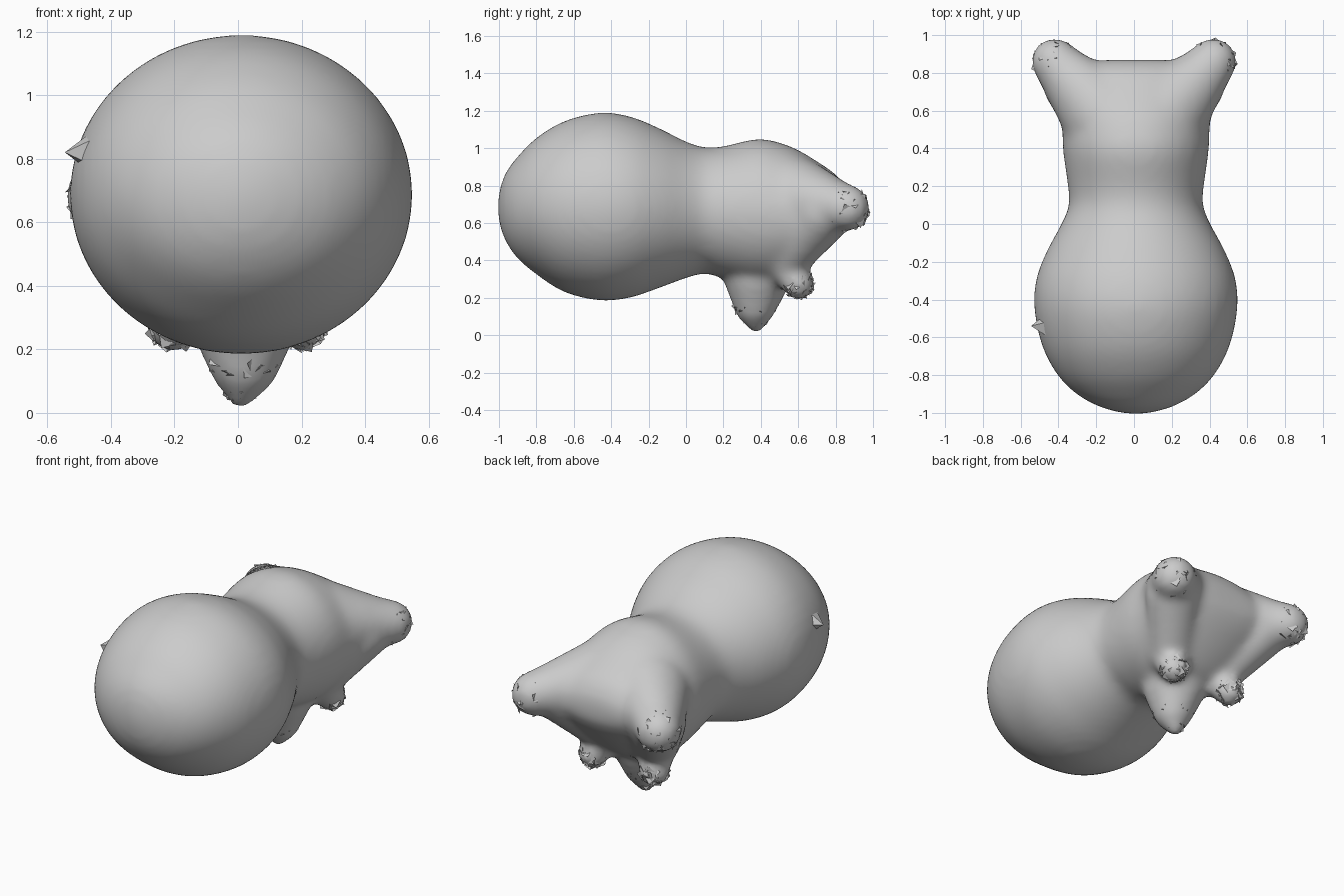
import bpy, bmesh, math, random
from mathutils import Vector, Matrix

if "Cube" in bpy.data.objects:
    bpy.data.objects.remove(bpy.data.objects["Cube"])

random.seed(4)
grey = bpy.data.materials.new("light grey")
grey.diffuse_color = (0.6, 0.6, 0.6, 1)
grey.use_nodes = True
grey.node_tree.nodes["Principled BSDF"].inputs["Base Color"].default_value = grey.diffuse_color


def finish(bm, name):
    mesh = bpy.data.meshes.new(name)
    bmesh.ops.recalc_face_normals(bm, faces=bm.faces)
    bm.to_mesh(mesh)
    bm.free()
    mesh.materials.append(grey)
    ob = bpy.data.objects.new(name, mesh)
    bpy.context.collection.objects.link(ob)
    return ob


def limb(bm, a, ra, b, rb, steps=8):
    """Tapered chain of overlapping balls from a to b."""
    for i in range(steps + 1):
        t = i / steps
        pos = Vector(a).lerp(Vector(b), t)
        bmesh.ops.create_icosphere(bm, subdivisions=3, radius=ra + (rb - ra) * t,
                                   matrix=Matrix.Translation(pos))


def smooth_path(rows, steps=4):
    """Catmull-Rom curve through the rows."""
    pts = [Vector(r) for r in rows]
    out = []
    for i in range(len(pts) - 1):
        p0, p1, p2 = pts[max(i - 1, 0)], pts[i], pts[i + 1]
        p3 = pts[min(i + 2, len(pts) - 1)]
        for k in range(steps):
            t = k / steps
            out.append(0.5 * (2 * p1 + (p2 - p0) * t + (2 * p0 - 5 * p1 + 4 * p2 - p3) * t * t
                              + (3 * p1 - p0 - 3 * p2 + p3) * t ** 3))
    return out + [pts[-1]]


# Body sections: y, half width, bottom z, top z
sections = [(-1.005, 0.04, 0.645, 0.725), (-0.99, 0.12, 0.57, 0.80),
            (-0.96, 0.21, 0.495, 0.875), (-0.9, 0.315, 0.41, 0.955),
            (-0.8, 0.415, 0.325, 1.055), (-0.65, 0.495, 0.23, 1.145),
            (-0.46, 0.537, 0.185, 1.19),
            (-0.3, 0.53, 0.20, 1.17), (-0.15, 0.475, 0.25, 1.11),
            (0.0, 0.395, 0.305, 1.035), (0.1, 0.355, 0.33, 1.005),
            (0.2, 0.36, 0.305, 1.01), (0.38, 0.385, 0.265, 1.05),
            (0.5, 0.39, 0.275, 1.03), (0.6, 0.40, 0.32, 0.99),
            (0.7, 0.39, 0.405, 0.93), (0.8, 0.35, 0.515, 0.86),
            (0.85, 0.28, 0.59, 0.79), (0.87, 0.17, 0.64, 0.73)]
bm = bmesh.new()
N = 48
rings = []
for y, w, lo, hi in smooth_path(sections):
    mid, h = (lo + hi) / 2, (hi - lo) / 2
    rings.append([bm.verts.new((w * math.cos(math.tau * i / N) + 0.01, y,
                                mid + h * math.sin(math.tau * i / N))) for i in range(N)])
for r, s in zip(rings, rings[1:]):
    for i in range(N):
        j = (i + 1) % N
        bm.faces.new((r[i], r[j], s[j], s[i]))
bm.faces.new(rings[0])
bm.faces.new(rings[-1])

# Rear corner lobes, soft flanks above the side nubs, and central foot
for s in (-1, 1):
    limb(bm, (s * 0.15, 0.57, 0.725), 0.235, (s * 0.36, 0.79, 0.69), 0.145)
    limb(bm, (s * 0.36, 0.79, 0.69), 0.145, (s * 0.42, 0.86, 0.68), 0.125, 4)
    limb(bm, (s * 0.32, 0.73, 0.65), 0.16, (s * 0.18, 0.54, 0.42), 0.13)
    limb(bm, (s * 0.17, 0.52, 0.40), 0.11, (s * 0.205, 0.60, 0.275), 0.085)
limb(bm, (0.02, 0.38, 0.32), 0.18, (0.02, 0.37, 0.16), 0.115)
limb(bm, (0.02, 0.37, 0.16), 0.11, (0.01, 0.375, 0.045), 0.04, 5)
body = finish(bm, "body")

# Fuse everything into one soft skin
rm = body.modifiers.new("fuse", 'REMESH')
rm.mode = 'VOXEL'
rm.voxel_size = 0.022
rm.use_smooth_shade = True
sm = body.modifiers.new("soften", 'SMOOTH')
sm.factor = 0.5
sm.iterations = 14

# Ragged chips scattered over the rough tips
chips = bmesh.new()


def scatter(center, radii, count, size):
    for _ in range(count):
        d = Vector([random.gauss(0, 1) for _ in range(3)]).normalized()
        p = Vector(center) + Vector([d[k] * radii[k] for k in range(3)])
        side = d.orthogonal().normalized()
        side.rotate(Matrix.Rotation(random.random() * math.tau, 3, d))
        up = d.cross(side)
        l = size * random.uniform(0.5, 1.2)
        verts = [p + side * l, p - side * l * 0.6 + up * l * 0.5,
                 p - up * l * 0.5 + d * l * 0.5]
        base = chips.verts.new(p - d * l * 0.4)
        a, b, c = [chips.verts.new(v) for v in verts]
        for tri in ((a, b, c), (a, b, base), (b, c, base), (c, a, base)):
            chips.faces.new(tri)


for s in (-1, 1):
    scatter((s * 0.42, 0.86, 0.675), (0.11, 0.11, 0.115), 50, 0.035)
    scatter((s * 0.205, 0.60, 0.275), (0.075, 0.075, 0.07), 60, 0.034)
scatter((0.02, 0.37, 0.18), (0.105, 0.11, 0.09), 90, 0.04)
scatter((0.01, 0.375, 0.08), (0.05, 0.055, 0.045), 50, 0.026)
finish(chips, "ragged_chips")

# Little pointed bump on the left of the round end
bump = bmesh.new()
bmesh.ops.create_cone(bump, segments=5, radius1=0.08, radius2=0, depth=0.1, cap_ends=True,
                      matrix=Matrix.Translation((-0.495, -0.54, 0.82))
                      @ Matrix.Rotation(-math.pi / 2, 4, 'Y'))
finish(bump, "side_bump")
